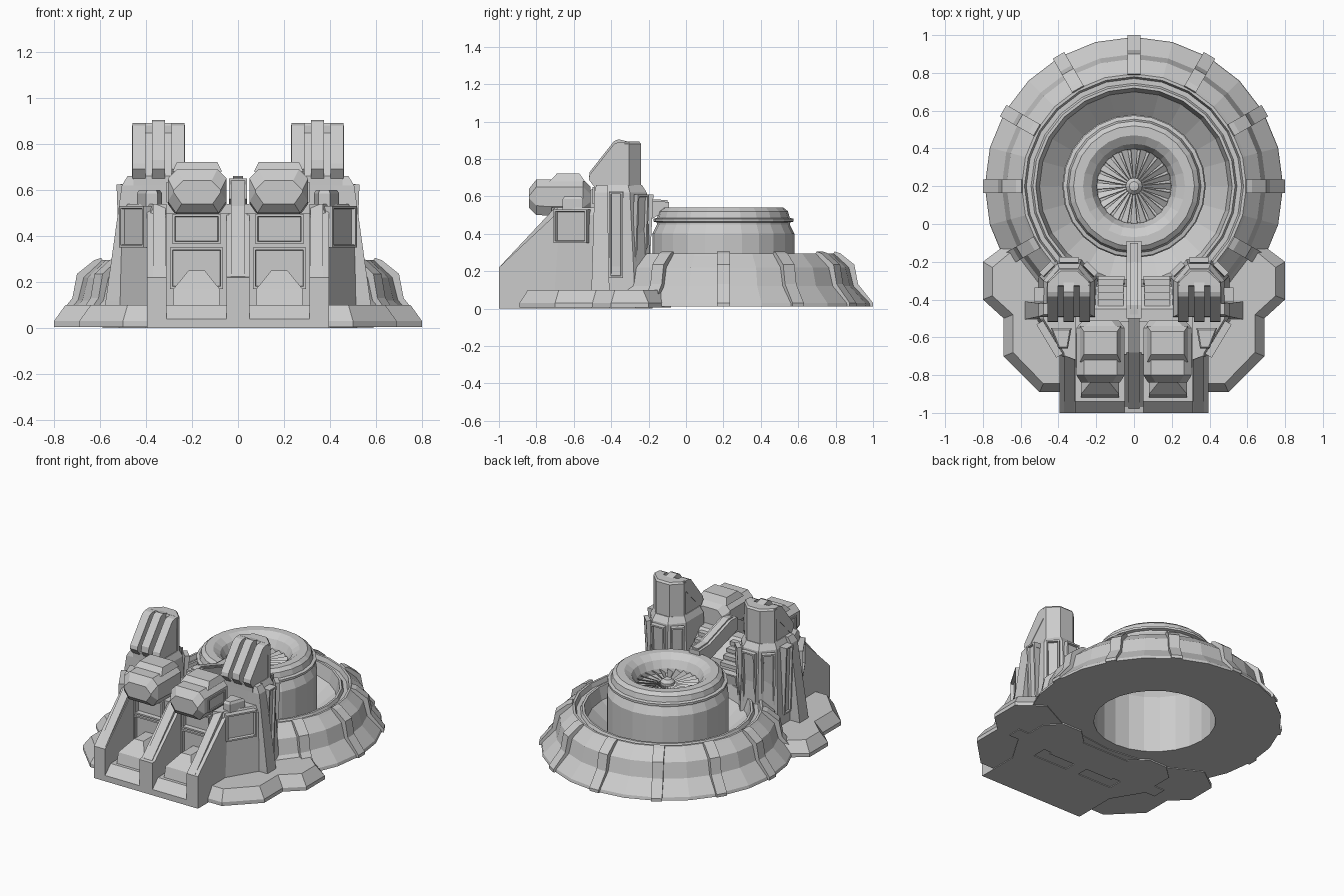
import bpy, bmesh
from math import sin, cos, pi, radians
from mathutils import Matrix, Vector

if "Cube" in bpy.data.objects:
    bpy.data.objects.remove(bpy.data.objects["Cube"])


def finish(name, bm, mirror=False):
    bmesh.ops.recalc_face_normals(bm, faces=bm.faces)
    me = bpy.data.meshes.new(name)
    bm.to_mesh(me)
    bm.free()
    ob = bpy.data.objects.new(name, me)
    bpy.context.collection.objects.link(ob)
    if mirror:
        ob.modifiers.new("mirror", 'MIRROR').use_mirror_merge = False
    return ob


def loft_into(bm, rings, caps=True):
    vs = [[bm.verts.new(p) for p in r] for r in rings]
    n = len(rings[0])
    for a, b in zip(vs, vs[1:]):
        for i in range(n):
            j = (i + 1) % n
            bm.faces.new((a[i], a[j], b[j], b[i]))
    if caps:
        bm.faces.new(vs[0][::-1])
        bm.faces.new(vs[-1])


def loft(name, rings, mirror=False):
    bm = bmesh.new()
    loft_into(bm, rings)
    return finish(name, bm, mirror)


def side_prism(name, yz, x0, x1, mirror=False):
    return loft(name, [[(x, y, z) for y, z in yz] for x in (x0, x1)], mirror)


def rect(x0, x1, y0, y1, z):
    return [(x0, y0, z), (x1, y0, z), (x1, y1, z), (x0, y1, z)]


def box(name, x0, x1, y0, y1, z0, z1, mirror=False):
    return loft(name, [rect(x0, x1, y0, y1, z0), rect(x0, x1, y0, y1, z1)], mirror)


CY = 0.2  # centre of the round pit


def lathe(name, profile, n=24, close=False):
    bm = bmesh.new()
    rings = [[(r * cos(2 * pi * i / n), CY + r * sin(2 * pi * i / n), z) for i in range(n)]
             for r, z in profile]
    if close:
        rings.append(rings[0])
    loft_into(bm, rings, False)
    bmesh.ops.remove_doubles(bm, verts=bm.verts, dist=1e-5)
    return finish(name, bm)


def panel(name, loc, yaw, w, h, depth=0.03, tilt=0, border=0.015, sink=0.015):
    """Framed recessed panel; yaw 0 faces the front."""
    bm = bmesh.new()
    bmesh.ops.create_cube(bm, size=1)
    bmesh.ops.scale(bm, vec=(w, depth, h), verts=bm.verts)
    bm.faces.ensure_lookup_table()
    bm.normal_update()
    f = min(bm.faces, key=lambda f: f.normal.y)
    bmesh.ops.inset_region(bm, faces=[f], thickness=border, depth=0)
    bmesh.ops.inset_region(bm, faces=[f], thickness=0.004, depth=-sink)
    bm.transform(Matrix.Translation(loc) @ Matrix.Rotation(radians(yaw), 4, 'Z')
                 @ Matrix.Rotation(radians(tilt), 4, 'X'))
    return finish(name, bm, True)


# round skirt with the moat inside
lathe("pit_skirt", [(.38, .01), (.79, .01), (.785, .03), (.70, .12), (.675, .22), (.61, .28),
                    (.595, .295), (.58, .295), (.57, .265), (.545, .265), (.535, .285),
                    (.52, .285), (.50, .20), (.38, .10)], close=False)
# central drum with rolled lip and bowl, open below
lathe("drum", [(.38, .01), (.38, .40), (.355, .45), (.355, .46), (.375, .465), (.375, .48),
               (.355, .485), (.345, .52), (.32, .54), (.27, .54), (.225, .51), (.20, .46),
               (.195, .43), (0, .43)])
# fan
lathe("fan_hub", [(.045, .43), (.045, .465), (.025, .485), (0, .488)], 12)
bm = bmesh.new()
for k in range(24):
    m = Matrix.Translation((0, CY, .447)) @ Matrix.Rotation(2 * pi * k / 24, 4, 'Z') \
        @ Matrix.Rotation(radians(35), 4, 'X')
    loft_into(bm, [[m @ Vector((r, s * w, t)) for s, t in ((-1, -.002), (1, -.002), (1, .002), (-1, .002))]
                   for r, w in ((.035, .005), (.197, .021))])
finish("fan_blades", bm)

# ribs draped over the skirt
bm = bmesh.new()
prof = [(.74, .01), (.80, .01), (.80, .03), (.72, .13), (.70, .235), (.625, .295), (.595, .305), (.58, .28), (.6, .2)]
for k in range(-1, 8):
    m = Matrix.Translation((0, CY, 0)) @ Matrix.Rotation(k * pi / 6, 4, 'Z')
    loft_into(bm, [[m @ Vector((r, s, z)) for r, z in prof] for s in (-.035, .035)])
finish("skirt_ribs", bm)

# bevelled foundation plate, half outline mirrored
lo = [(.64, -.08), (.80, -.2), (.80, -.4), (.69, -.5), (.69, -.7), (.5, -.89), (0, -.89), (0, -.25), (.4, -.2)]
hi = [(.63, -.13), (.75, -.23), (.75, -.38), (.64, -.48), (.64, -.68), (.48, -.845), (0, -.845), (0, -.25), (.4, -.2)]
loft("foundation", [[(x, y, z) for x, y in p] for p, z in ((lo, 0.005), (lo, .03), (hi, .10))], True)

# front buttress fins
side_prism("centre_fin", [(-1, 0), (-1, .2), (-.68, .53), (-.5, .64), (-.44, .65), (-.44, 0)], -.03, .03)
side_prism("centre_fin_base", [(-1, 0), (-1, .22), (-.97, .225), (-.68, .5), (-.5, .5), (-.5, 0)], -.05, .05)
side_prism("outer_fin", [(-1, 0), (-1, .22), (-.7, .54), (-.5, .54), (-.5, 0)], .315, .37, True)
side_prism("outer_fin_base", [(-1, 0), (-1, .22), (-.69, .51), (-.5, .51), (-.5, 0)], .31, .395, True)

# angled flank walls with window and roof box
loft("flank_wall", [[(.31, -.72, z), (.38 + d, -.7, z), (.50 + d, -.5, z), (.5 + d, -.42, z), (.31, -.42, z)]
                    for z, d in ((0, .02), (.5, 0), (.54, -.02))], True)
panel("flank_window", (.447, -.61, .44), 59, .205, .18, .04, sink=.02)
loft("flank_roof_box", [[(.33, -.55, z), (.35, -.66, z), (.40, -.66, z), (.44, -.55, z)] for z in (.5, .585)]
     + [[(.34, -.56, .6), (.355, -.65, .6), (.395, -.65, .6), (.43, -.56, .6)]], True)

# bays between fins
side_prism("bay_floor", [(-1, 0), (-1, .04), (-.94, .10), (-.6, .10), (-.6, 0)], .04, .32, True)
box("bay_wall", .04, .32, -.69, -.42, .05, .5, True)
panel("bay_window", (.18, -.70, .43), 0, .21, .13, .04, sink=.03)
panel("bay_lower_panel", (.18, -.695, .26), 0, .23, .18, .03)
loft("bay_hatch", [rect(.08, .28, -.92, -.68, .09), rect(.08, .28, -.9, -.68, .17),
                   rect(.145, .215, -.82, -.68, .25)], True)

# overhanging pods
rings = [(-.84, .075, .28, .54, .64), (-.80, .05, .305, .50, .69), (-.55, .05, .305, .49, .69), (-.51, .08, .27, .52, .65)]
bm = bmesh.new()
loft_into(bm, [[(a + .035, y, z0), (b - .035, y, z0), (b, y, z0 + .05), (b, y, z1 - .04), (b - .04, y, z1),
                (a + .04, y, z1), (a, y, z1 - .04), (a, y, z0 + .05)] for y, a, b, z0, z1 in rings])
finish("pod", bm, True)
loft("pod_cap", [rect(.07, .285, -.73, -.54, .68), rect(.09, .265, -.69, -.57, .722)], True)
panel("pod_side_panel", (.30, -.67, .59), 90, .18, .09, .02)

# block joining the towers, louvres and rear beam
side_prism("rear_block", [(-.52, 0), (-.52, .54), (-.45, .54), (-.33, .42), (-.28, 0)], -.25, .25)
for i in range(4):
    t = i / 3
    box("rear_louvre", .055, .19, -.45 + .11 * t, -.40 + .11 * t, .50 - .10 * t, .525 - .10 * t, True)
panel("rear_panel", (.12, -.31, .27), 180, .14, .2, .04, 8)
side_prism("rear_beam", [(-.5, .56), (-.5, .65), (-.43, .65), (-.2, .575), (-.09, .57), (-.09, .53), (-.2, .47)], -.04, .04)
side_prism("rear_beam_cap", [(-.48, .6), (-.48, .655), (-.43, .66), (-.2, .585), (-.1, .58), (-.1, .55)], -.022, .022)

# towers
TX = .345


def plan(w, front, mid, back, tip, z):
    return [(TX + sx * dx, y, z) for sx, dx, y in ((-1, w, front), (1, w, front), (1, w, mid), (1, tip, back),
                                                   (-1, tip, back), (-1, w, mid))]


loft("tower_body", [plan(.165, -.5, -.27, -.18, .07, 0), plan(.135, -.49, -.30, -.21, .06, .62),
                    plan(.115, -.48, -.31, -.235, .05, .66)], True)
loft("tower_top", [plan(.115, -.33, -.305, -.24, .05, .6), plan(.115, -.33, -.305, -.24, .05, .88),
                   plan(.105, -.325, -.305, -.25, .045, .892)], True)
side_prism("tower_slope", [(-.32, .6), (-.32, .86), (-.49, .66), (-.49, .6)], TX - .11, TX + .11, True)
for dx, up in ((-.085, 0), (0, .015), (.085, 0)):
    side_prism("tower_slope_rib", [(-.31, .84), (-.31, .892), (-.36, .89 + up), (-.385, .88 + up), (-.515, .715 + up),
                                   (-.52, .69), (-.49, .65)], TX + dx - .028, TX + dx + .028, True)
panel("tower_side_panel", (.495, -.375, .395), 90, .075, .46, .05, 2)
panel("tower_rear_panel", (TX, -.2, .40), 180, .10, .42, .03, 3)
panel("tower_corner_panel", (TX + .108, -.245, .40), 135, .085, .42, .03, 3)
panel("tower_inner_corner_panel", (TX - .108, -.245, .40), 225, .085, .42, .03, 3)
box("tower_side_lug", .47, .51, -.375, -.335, .59, .625, True)
# sloping outer stays beside the towers
loft("tower_stay", [rect(.42, .59, -.505, -.41, 0), rect(.42, .575, -.505, -.41, .12),
                    rect(.42, .505, -.49, -.42, .62), rect(.42, .48, -.48, -.42, .66)], True)
